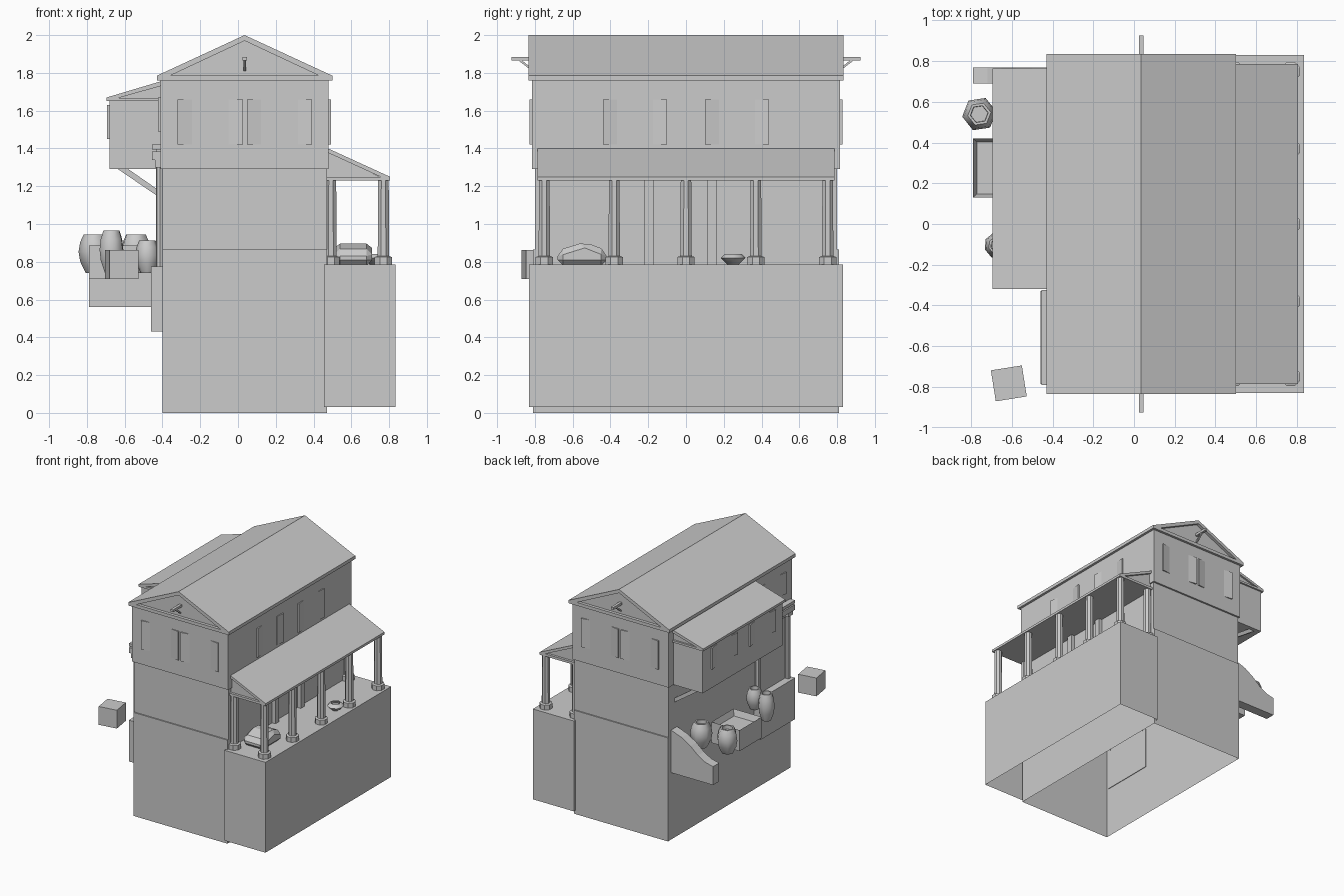
import bpy, bmesh, math
from mathutils import Vector

if "Cube" in bpy.data.objects:
    bpy.data.objects.remove(bpy.data.objects["Cube"])


def finish(name, bm, recalc=True):
    if recalc:
        bmesh.ops.recalc_face_normals(bm, faces=bm.faces)
    me = bpy.data.meshes.new(name)
    bm.to_mesh(me)
    bm.free()
    ob = bpy.data.objects.new(name, me)
    bpy.context.collection.objects.link(ob)
    return ob


def prism(name, pts, vec):
    """Extrude a planar 3D outline along a vector."""
    bm = bmesh.new()
    a = [bm.verts.new(p) for p in pts]
    b = [bm.verts.new(Vector(p) + Vector(vec)) for p in pts]
    n = len(a)
    bm.faces.new(a)
    bm.faces.new(b[::-1])
    for i in range(n):
        bm.faces.new((a[i], a[(i + 1) % n], b[(i + 1) % n], b[i]))
    return finish(name, bm)


def xz(name, prof, y0, y1):
    return prism(name, [(x, y0, z) for x, z in prof], (0, y1 - y0, 0))


def box(name, x0, x1, y0, y1, z0, z1, open_bottom=False):
    ob = xz(name, [(x0, z0), (x1, z0), (x1, z1), (x0, z1)], y0, y1)
    if open_bottom:
        bm = bmesh.new()
        bm.from_mesh(ob.data)
        low = [f for f in bm.faces if f.normal.z < -0.9]
        bmesh.ops.delete(bm, geom=low, context='FACES_ONLY')
        bm.to_mesh(ob.data)
        bm.free()
    return ob


def lathe(name, prof, x, y, n, smooth=False, turn=0.0):
    """Revolve an (r, z) profile; first and last rings are capped."""
    bm = bmesh.new()
    rings = []
    for r, z in prof:
        rings.append([bm.verts.new((x + r * math.cos(turn + math.tau * i / n),
                                    y + r * math.sin(turn + math.tau * i / n), z))
                      for i in range(n)])
    for p, q in zip(rings, rings[1:]):
        for i in range(n):
            j = (i + 1) % n
            bm.faces.new((p[i], p[j], q[j], q[i]))
    bm.faces.new(rings[0][::-1])
    bm.faces.new(rings[-1])
    ob = finish(name, bm)
    if smooth:
        bpy.context.view_layer.objects.active = ob
        ob.select_set(True)
        bpy.ops.object.shade_smooth_by_angle(angle=math.radians(62))
        ob.select_set(False)
    return ob


def window(name, pos, t, n, width, z0, z1):
    """Pair of shutters standing slightly open at both ends of a window."""
    t, n, pos = Vector(t), Vector(n), Vector(pos)
    for s, side in ((-1, "a"), (1, "b")):
        o = pos + t * s * width / 2
        pts = [o - t * s * d + n * h + Vector((0, 0, z0))
               for d, h in ((0, -.005), (0, .013), (.075, .001), (.075, -.005))]
        prism(name + "_shutter_" + side, pts, (0, 0, z1 - z0))


# Main walls
box("ground_storey", -.40, .47, -.81, .81, 0, .865, True)
box("middle_storey", -.40, .47, -.80, .80, .86, 1.30)
box("upper_storey", -.41, .48, -.815, .815, 1.29, 1.765)

# Main roof with recessed gables
box("roof_base", -.43, .50, -.835, .835, 1.76, 1.787)
xz("main_roof", [(-.43, 1.785), (.035, 2.0), (.50, 1.785), (.43, 1.785),
                 (.035, 1.97), (-.36, 1.785)], -.835, .835)
xz("gable_wall", [(-.37, 1.78), (.44, 1.78), (.035, 1.975)], -.81, .81)

# Hoist beams at both gables
for s, tag in ((-1, "front"), (1, "back")):
    ys = sorted((s * .80, s * .925))
    box(tag + "_hoist_beam", .025, .047, ys[0], ys[1], 1.865, 1.885)
    prism(tag + "_hoist_brace", [(.03, s * y, z) for y, z in
          ((.80, 1.81), (.815, 1.81), (.89, 1.868), (.87, 1.868))], (.012, 0, 0))

# Upper windows on all walls
for x, tag in ((-.147, "left"), (.22, "right")):
    window("front_" + tag, (x, -.815, 0), (1, 0, 0), (0, -1, 0), .345, 1.42, 1.66)
    window("back_" + tag, (x, .815, 0), (1, 0, 0), (0, 1, 0), .345, 1.42, 1.66)
for s, tag in ((-1, "near"), (1, "far")):
    window("side_" + tag, (.48, s * .27, 0), (0, 1, 0), (1, 0, 0), .34, 1.42, 1.66)
    window("bay_" + tag, (-.68, .22 + s * .25, 0), (0, 1, 0), (-1, 0, 0), .34, 1.45, 1.63)
window("left_wall", (-.41, -.56, 0), (0, 1, 0), (-1, 0, 0), .34, 1.49, 1.67)

# Overhanging bay on the left
box("bay_room", -.68, -.40, -.305, .75, 1.29, 1.655)
box("bay_roof_base", -.695, -.40, -.32, .765, 1.65, 1.667)
xz("bay_roof", [(-.695, 1.65), (-.695, 1.67), (-.41, 1.755), (-.41, 1.73)], -.32, .765)
xz("bay_roof_fill", [(-.67, 1.66), (-.41, 1.66), (-.41, 1.745)], -.305, .75)
for y in (-.27, .69):
    xz("bay_strut", [(-.635, 1.29), (-.58, 1.29), (-.40, 1.165), (-.40, 1.13)], y, y + .03)

# Left doorway
box("door_landing", -.46, -.395, -.785, -.33, .43, .775)
for y in (-.755, -.36):
    lathe("door_column", [(.022, .77), (.022, 1.31)], -.412, y, 8)
    box("door_capital", -.44, -.40, y - .03, y + .03, 1.30, 1.35)
box("door_lintel", -.455, -.40, -.79, -.325, 1.34, 1.385)
box("door_cornice", -.455, -.40, -.79, -.325, 1.395, 1.42)
box("door_frieze", -.435, -.40, -.77, -.345, 1.38, 1.40)

# Right terrace and colonnade
box("terrace", .455, .835, -.83, .83, .03, .785, True)
column = [(.05, .78), (.05, .825), (.033, .83), (.030, 1.235)]
for y in (-.75, -.38, 0, .37, .75):
    lathe("terrace_column", column, .77, y, 8, turn=math.pi / 8)
for y in (-.75, .75):
    lathe("wall_column", column, .492, y, 8, turn=math.pi / 8)
for y in (-.195, .14):
    box("terrace_door_jamb", .46, .50, y - .025, y + .025, .78, 1.24)

# Canopy over the terrace
box("canopy_base", .47, .805, -.785, .785, 1.23, 1.25)
xz("canopy_roof", [(.47, 1.403), (.805, 1.25), (.805, 1.232), (.765, 1.245),
                   (.47, 1.38)], -.785, .785)
xz("canopy_fill", [(.47, 1.24), (.77, 1.24), (.47, 1.39)], -.765, .765)

# Sack and bowl on the terrace
sack = prism("sack", [(.51, y, z) for y, z in ((-.68, .78), (-.68, .86), (-.60, .885),
             (-.535, .905), (-.42, .86), (-.42, .78))], (.20, 0, 0))
bev = sack.modifiers.new("soft", 'BEVEL')
bev.width = .03
bev.segments = 1
lathe("bowl", [(.03, .785), (.065, .82), (.045, .842), (.035, .842), (.045, .82)],
      .727, .25, 8, True)

# Curved garden wall
xz("garden_wall", [(-.79, .56), (-.79, .715), (-.72, .73), (-.65, .77), (-.58, .83),
                   (-.50, .88), (-.40, .915), (-.40, .56)], .69, .77)

# Trough with hollow top
trough = box("trough", -.79, -.53, .13, .42, .71, .885)
bm = bmesh.new()
bm.from_mesh(trough.data)
top = [f for f in bm.faces if abs(f.calc_center_median().z - .885) < .001]
bmesh.ops.inset_region(bm, faces=top, thickness=.025)
for v in top[0].verts:
    v.co.z -= .05
bm.to_mesh(trough.data)
bm.free()

# Crate
crate = box("crate", -.077, .077, -.077, .077, .71, .863)
crate.location = (-.615, -.783, 0)
crate.rotation_euler.z = math.radians(9)

# Jars: x, y, radius, top height, turn
for x, y, r, zt, turn in ((-.76, .54, .085, .945, .15), (-.54, .57, .085, .945, .6),
                          (-.67, -.105, .066, .965, .3), (-.48, -.22, .064, .912, 0)):
    z0, h = .74, zt - .74
    lathe("jar", [(r * .55, z0), (r * .9, z0 + h * .3), (r, z0 + h * .55),
                  (r * .9, z0 + h * .8), (r * .68, zt), (r * .52, zt),
                  (r * .5, zt - .03)], x, y, 6 if r > .08 else 8, True, turn)
